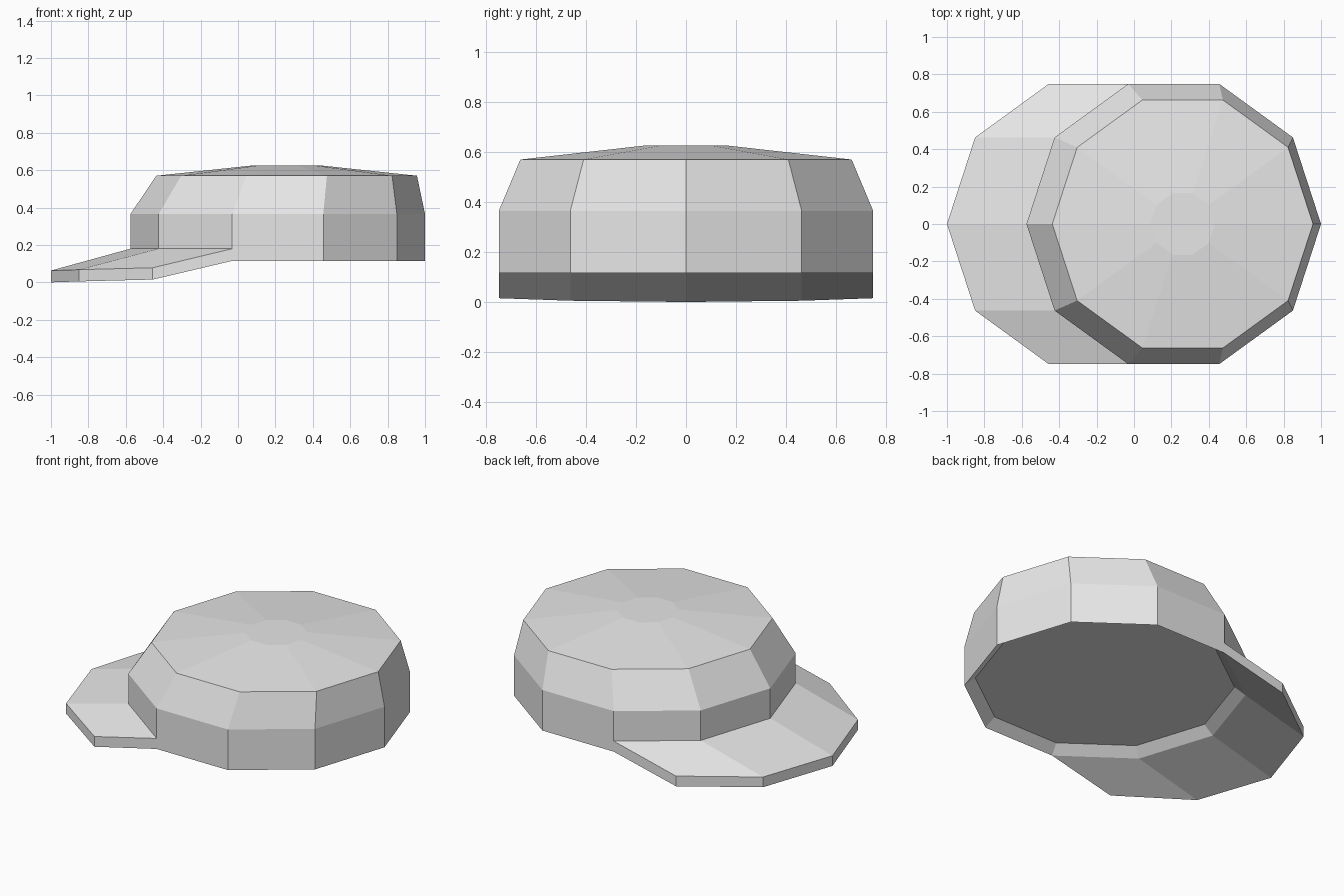
import bpy
import bmesh
from math import cos, sin, tau

SIDES = 10
CENTRE = 0.2125   # crown axis at the base
RADIUS = 0.7875   # crown radius at the base

default = bpy.data.objects.get("Cube")
if default:
    bpy.data.objects.remove(default, do_unlink=True)

# One plain cloth colour
cloth = bpy.data.materials.new("light grey cloth")
cloth.use_nodes = True
cloth.diffuse_color = (0.8, 0.8, 0.8, 1)
cloth.node_tree.nodes["Principled BSDF"].inputs["Base Color"].default_value = (0.8, 0.8, 0.8, 1)


def corner(k, radius, cx):
    a = tau * k / SIDES
    return cx + radius * cos(a), radius * sin(a)


def bridge(bm, lower, upper, closed=True):
    n = len(lower)
    for i in range(n if closed else n - 1):
        j = (i + 1) % n
        bm.faces.new((lower[i], lower[j], upper[j], upper[i]))


def finish(bm, name):
    bmesh.ops.recalc_face_normals(bm, faces=bm.faces)
    mesh = bpy.data.meshes.new(name)
    bm.to_mesh(mesh)
    bm.free()
    mesh.materials.append(cloth)
    obj = bpy.data.objects.new(name, mesh)
    bpy.context.collection.objects.link(obj)
    return obj


# Crown: stacked rings from the recessed floor, over the rim, up to the flat button
profile = [  # radius, axis x, height
    (0.727, CENTRE, 0.165),
    (RADIUS, CENTRE, 0.115),
    (RADIUS, CENTRE, 0.365),
    (0.697, 0.26, 0.57),
    (0.173, 0.26, 0.626),
]
bm = bmesh.new()
rings = [[bm.verts.new((*corner(k, r, cx), z)) for k in range(SIDES)]
         for r, cx, z in profile]
for lower, upper in zip(rings, rings[1:]):
    bridge(bm, lower, upper)
bm.faces.new(rings[0])
bm.faces.new(rings[-1])
finish(bm, "cap_crown")

# Brim: the crown's side corners pushed outward and down, drooping towards the middle
REACH = 0.425
droop = [0.015, 0.005, 0.0, 0.005, 0.015]
top_in, top_out, low_out, low_in = [], [], [], []
bm = bmesh.new()
for k, z in zip(range(3, 8), droop):
    x, y = corner(k, RADIUS, CENTRE)
    top_in.append(bm.verts.new((x, y, 0.18)))
    top_out.append(bm.verts.new((x - REACH, y, z + 0.063)))
    low_out.append(bm.verts.new((x - REACH, y, z)))
    low_in.append(bm.verts.new((x, y, 0.115)))
for a, b in ((top_in, top_out), (top_out, low_out), (low_out, low_in)):
    bridge(bm, a, b, closed=False)
for end in (0, -1):
    bm.faces.new((top_in[end], top_out[end], low_out[end], low_in[end]))
finish(bm, "cap_brim")
